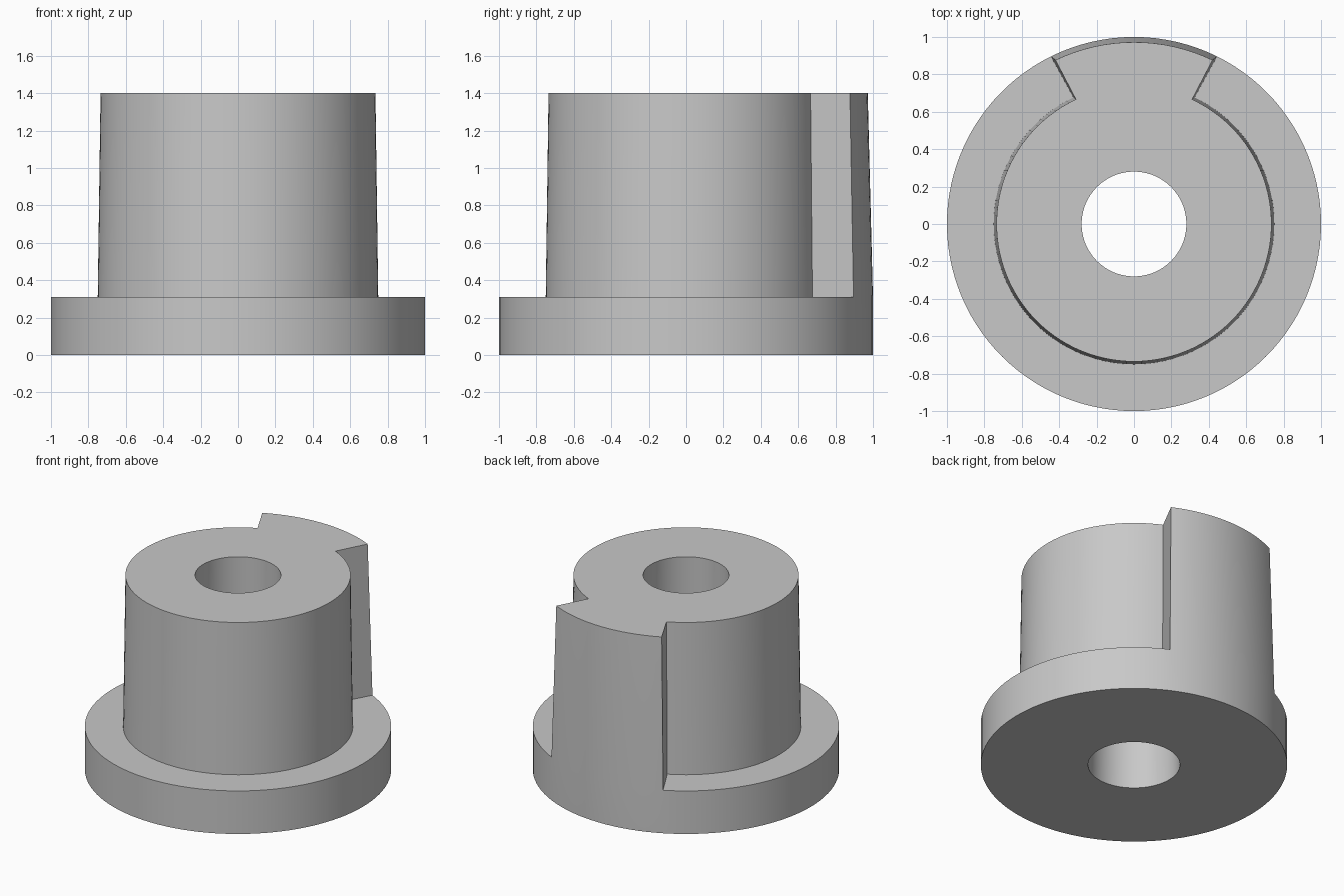
import bpy
import bmesh
from math import sin, cos, radians, pi

cube = bpy.data.objects.get("Cube")
if cube:
    bpy.data.objects.remove(cube, do_unlink=True)

KEY_STEPS, HUB_STEPS = 16, 96
COUNT = KEY_STEPS + HUB_STEPS
FLANGE_Z, TOP_Z = 0.31, 1.4

bm = bmesh.new()


def ring(radius, z, half_angle):
    """Full circle starting at the key; its corners sit at +/- half_angle from +y."""
    a = radians(half_angle)
    angles = [-a + 2 * a * i / KEY_STEPS for i in range(KEY_STEPS)]
    angles += [a + (2 * pi - 2 * a) * i / HUB_STEPS for i in range(HUB_STEPS)]
    return [bm.verts.new((radius * sin(t), radius * cos(t), z)) for t in angles]


def bridge(lower, upper, start=0, stop=COUNT):
    for i in range(start, stop):
        j = (i + 1) % COUNT
        bm.faces.new((lower[i], lower[j], upper[j], upper[i]))


# Rings of the flange, tapered hub, tapered key and drafted bore
flange_base = ring(1.0, 0, 26.4)
flange_top = ring(1.0, FLANGE_Z, 26.4)
hub_base = ring(0.75, FLANGE_Z, 25.6)
hub_top = ring(0.735, TOP_Z, 25)
key_top = ring(0.972, TOP_Z, 25.6)
bore_base = ring(0.3, 0, 25)
bore_top = ring(0.28, TOP_Z, 25)

# Flange and bore
bridge(bore_base, flange_base)
bridge(flange_base, flange_top)
bridge(bore_base, bore_top)
bridge(bore_top, hub_top)

# Exposed shoulder and hub wall
bridge(flange_top, hub_base, KEY_STEPS)
bridge(hub_base, hub_top, KEY_STEPS)

# Key: outer wall, top and two side walls
bridge(flange_top, key_top, 0, KEY_STEPS)
bridge(hub_top, key_top, 0, KEY_STEPS)
for i in (0, KEY_STEPS):
    bm.faces.new((hub_base[i], flange_top[i], key_top[i], hub_top[i]))

# Drop ring points hidden inside the key
bmesh.ops.delete(bm, geom=[v for v in bm.verts if not v.link_faces], context='VERTS')
bmesh.ops.recalc_face_normals(bm, faces=bm.faces[:])
mesh = bpy.data.meshes.new("keyed_bushing")
bm.to_mesh(mesh)
bm.free()

# Single plain grey finish
grey = bpy.data.materials.new("light grey")
grey.use_nodes = True
colour = (0.58, 0.58, 0.58, 1)
grey.diffuse_color = colour
grey.node_tree.nodes["Principled BSDF"].inputs["Base Color"].default_value = colour
mesh.materials.append(grey)

bushing = bpy.data.objects.new("keyed_bushing", mesh)
bpy.context.collection.objects.link(bushing)
bpy.ops.object.select_all(action='DESELECT')
bushing.select_set(True)
bpy.context.view_layer.objects.active = bushing
bpy.ops.object.shade_smooth_by_angle(angle=radians(30))
